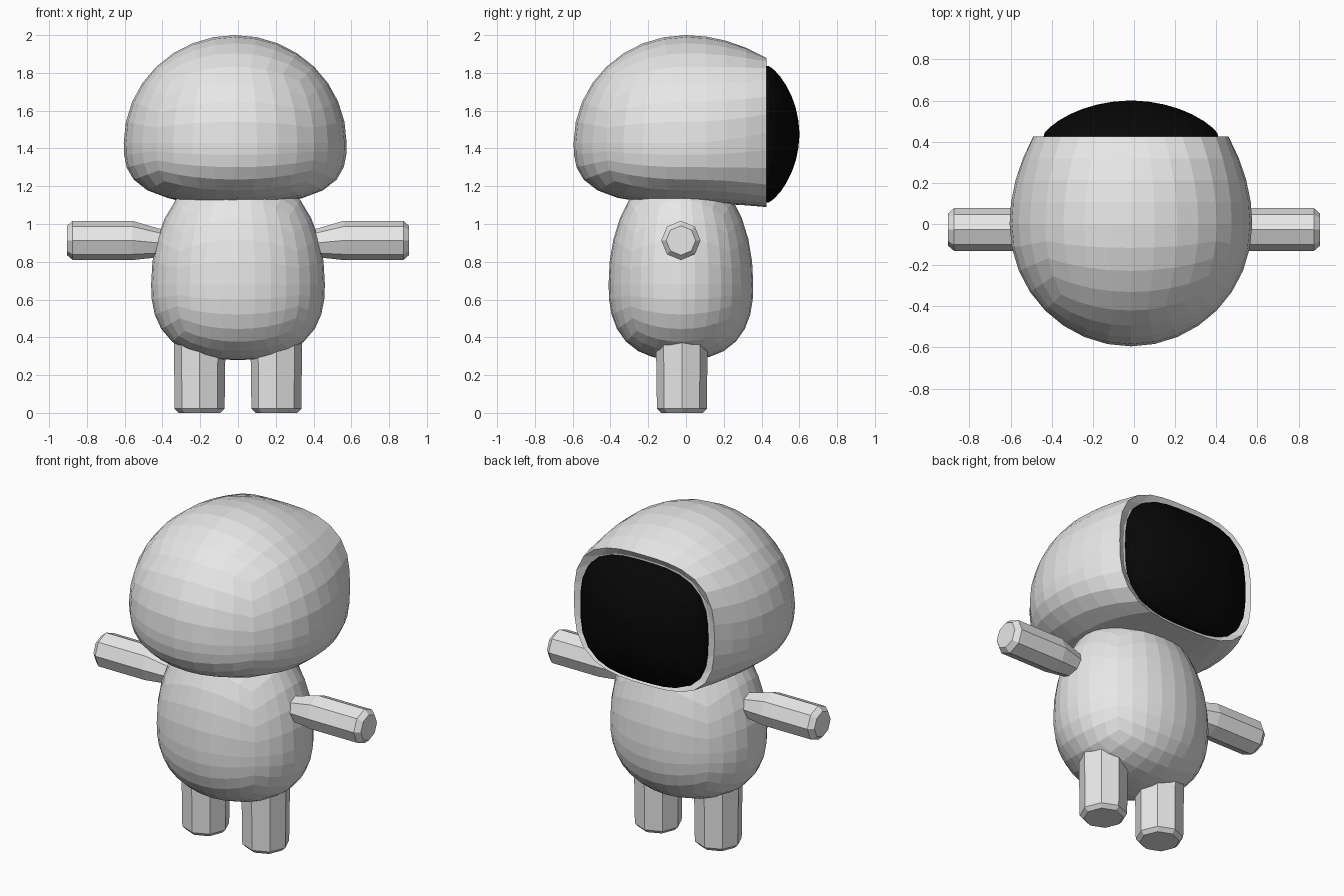
import bpy, bmesh, math
from math import sin, cos, pi, hypot, atan2, tan

if "Cube" in bpy.data.objects:
    bpy.data.objects.remove(bpy.data.objects["Cube"])


def material(name, value):
    m = bpy.data.materials.new(name)
    m.diffuse_color = (value, value, value, 1)
    m.use_nodes = True
    m.node_tree.nodes["Principled BSDF"].inputs["Base Color"].default_value = m.diffuse_color
    return m


SUIT = material("pale_grey", 0.8)
GLASS = material("black", 0.002)


def finish(bm, name, mat):
    bmesh.ops.recalc_face_normals(bm, faces=bm.faces)
    me = bpy.data.meshes.new(name)
    bm.to_mesh(me)
    bm.free()
    me.materials.append(mat)
    ob = bpy.data.objects.new(name, me)
    bpy.context.collection.objects.link(ob)
    return ob


def cube_grid(cuts=7):
    bm = bmesh.new()
    bmesh.ops.create_cube(bm, size=2)
    bmesh.ops.subdivide_edges(bm, edges=bm.edges[:], cuts=cuts, use_grid_fill=True)
    return bm


def egg(d, rx, ry, up, down, p_up, p_down):
    """Point of an egg whose upper and lower halves have their own height and roundness."""
    h = hypot(d[0], d[1])
    p, hz = (p_up, up) if d[2] >= 0 else (p_down, down)
    r = (h ** p + abs(d[2]) ** p) ** (-1 / p)
    return d[0] * r * rx, d[1] * r * ry, d[2] * r * hz


def warp(co):
    """Cube point to an evenly spread unit direction."""
    q = [tan(c * pi / 4) for c in co]
    n = math.sqrt(sum(c * c for c in q))
    return [c / n for c in q]


def squircle(a, rx, rz, p=3):
    r = ((abs(cos(a)) / rx) ** p + (abs(sin(a)) / rz) ** p) ** (-1 / p)
    return r * cos(a), r * sin(a)


def loft(name, rings, mat):
    """Skin closed loops of points and cap both ends."""
    bm = bmesh.new()
    loops = [[bm.verts.new(p) for p in ring] for ring in rings]
    n = len(loops[0])
    for a, b in zip(loops, loops[1:]):
        for i in range(n):
            j = (i + 1) % n
            bm.faces.new((a[i], a[j], b[j], b[i]))
    bm.faces.new(loops[0])
    bm.faces.new(loops[-1])
    return finish(bm, name, mat)


# Helmet: round back, front half blending into a squarish recessed opening
HX, HZ = -0.015, 1.43
HEAD = (0.59, 0.595, 0.57, 0.32, 2, 2.9)
bm = cube_grid()
for v in bm.verts:
    u, t, w = v.co
    if t <= 0.001:
        x, y, z = egg(warp(v.co), *HEAD)
    else:
        qu, qw = tan(u * pi / 4), tan(w * pi / 4)
        a = atan2(qw, qu)
        sx, _, sz = egg((cos(a), 0, sin(a)), *HEAD)
        rx, rz = squircle(a, 0.475, 0.395)
        rz += 0.055
        k = t * t
        x, z = sx + (rx - sx) * k, sz + (rz - sz) * k
        y = 0.425 * t
        m = max(abs(u), abs(w))
        if t > 0.999 and m < 0.999:      # recess behind the visor
            s = m / 0.75 * 0.9
            x, z, y = x * s, 0.055 + (z - 0.055) * s, 0.40
    v.co = (x + HX, y, z + HZ)
finish(bm, "helmet", SUIT)

# Visor: domed rounded square
rings = []
levels = [(0.96, 0.395), (1.0, 0.415)]
for r in (0.985, 0.93, 0.83, 0.7, 0.55, 0.38, 0.2, 0.05):
    levels.append((r, 0.43 + 0.17 * (1 - r * r) ** 0.75))
for r, y in levels:
    ring = []
    for i in range(32):
        x, z = squircle(2 * pi * i / 32, 0.427, 0.365)
        ring.append((HX + x * r, y, 1.475 + z * r))
    rings.append(ring)
loft("visor", rings, GLASS)

# Torso: egg, wider at the hips
bm = cube_grid()
for v in bm.verts:
    x, y, z = egg(warp(v.co), 0.46, 0.383, 0.62, 0.40, 2.1, 2.5)
    v.co = (x, y - 0.027, z + 0.68)
finish(bm, "torso", SUIT)

# Arms and legs: eight-sided tubes with chamfered ends
ANG = [2 * pi * i / 8 for i in range(8)]
for side, label in ((-1, "left"), (1, "right")):
    arm = [(0.30, 0.06, 0.90), (0.42, 0.076, 0.90), (0.56, 0.104, 0.913),
           (0.875, 0.104, 0.913), (0.905, 0.078, 0.913)]
    loft(label + "_arm", [[(side * x, -0.027 + r * cos(a), zc + r * sin(a)) for a in ANG]
                          for x, r, zc in arm], SUIT)
    leg = [(0.0, 0.11), (0.022, 0.132), (0.38, 0.137)]
    loft(label + "_leg", [[(side * 0.203 + r * cos(a), -0.022 + r * sin(a), z) for a in ANG]
                          for z, r in leg], SUIT)
